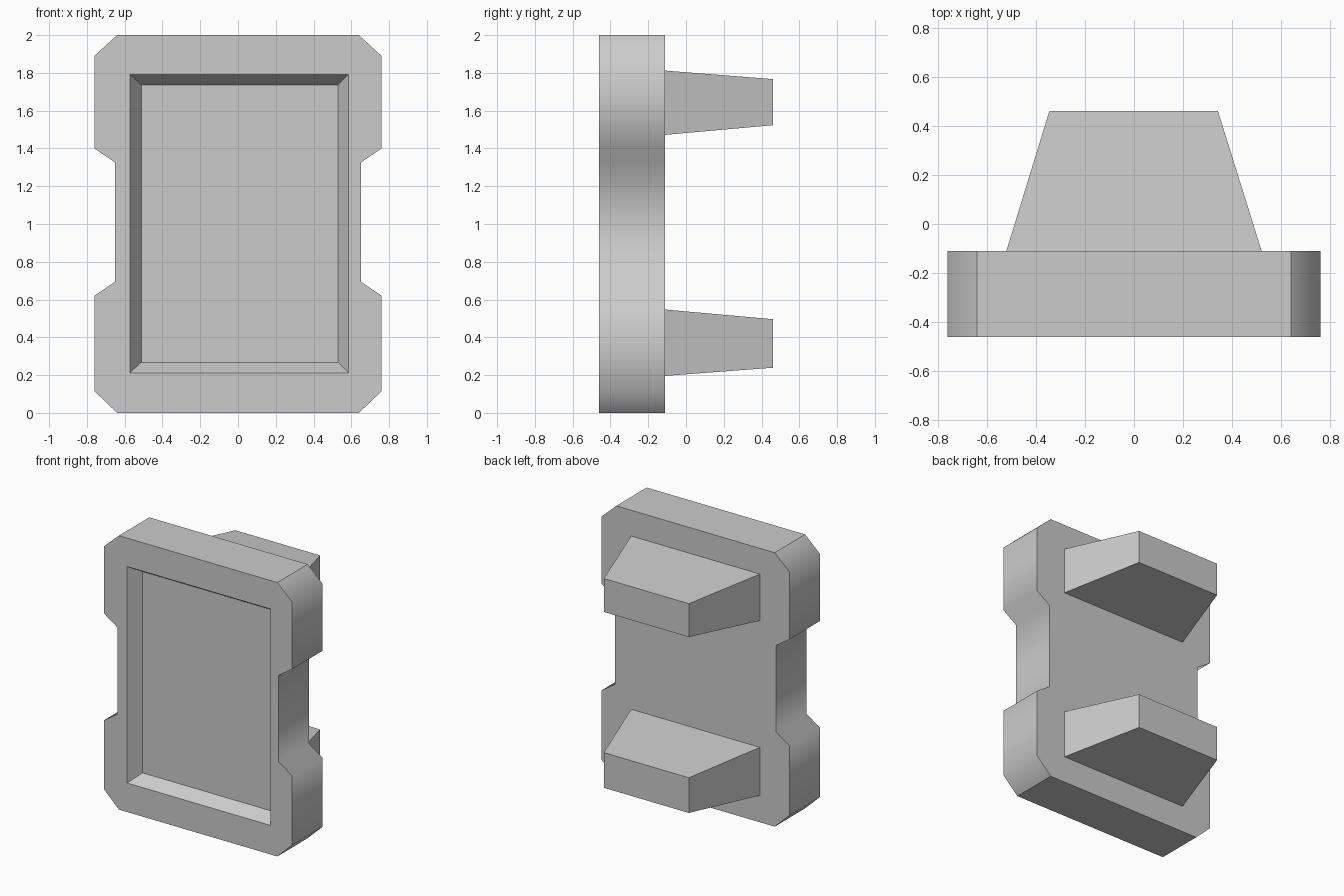
import bpy
import bmesh

if "Cube" in bpy.data.objects:
    bpy.data.objects.remove(bpy.data.objects["Cube"])

FRONT, BACK, TIP, FLOOR = -0.46, -0.11, 0.46, -0.37


def ring(bm, points, y):
    """Closed loop of vertices in the xz plane at depth y."""
    return [bm.verts.new((x, y, z)) for x, z in points]


def rect(x0, x1, z0, z1):
    return [(x0, z0), (x1, z0), (x1, z1), (x0, z1)]


def walls(bm, a, b):
    n = len(a)
    return [bm.faces.new((a[i], a[(i + 1) % n], b[(i + 1) % n], b[i])) for i in range(n)]


def finish(bm, name):
    bmesh.ops.recalc_face_normals(bm, faces=bm.faces)
    mesh = bpy.data.meshes.new(name)
    bm.to_mesh(mesh)
    bm.free()
    obj = bpy.data.objects.new(name, mesh)
    bpy.context.collection.objects.link(obj)
    return obj


# Plate: notched outline, mirrored from its right half
half = [(0.64, 0), (0.76, 0.115), (0.76, 0.62), (0.65, 0.695),
        (0.65, 1.325), (0.76, 1.40), (0.76, 1.89), (0.64, 2.0)]
outline = half + [(-x, z) for x, z in reversed(half)]

bm = bmesh.new()
front = ring(bm, outline, FRONT)
back = ring(bm, outline, BACK)
# Rim faces blend along each side; top and bottom stay flat
for face in walls(bm, front, back):
    zs = [v.co.z for v in face.verts]
    face.smooth = max(zs) - min(zs) > 0.01
bm.faces.new(back)

# Recess with sloping walls, slightly off centre
lip = ring(bm, rect(-0.573, 0.585, 0.212, 1.792), FRONT)
floor = ring(bm, rect(-0.512, 0.529, 0.268, 1.737), FLOOR)
walls(bm, lip, floor)
bm.faces.new(floor)

# Front border between the outline and the recess
border = [bm.edges.get((loop[i - 1], loop[i])) for loop in (front, lip) for i in range(len(loop))]
bmesh.ops.triangle_fill(bm, use_beauty=True, edges=border, normal=(0, -1, 0))
finish(bm, "plate")


# Tapered pegs on the back
def peg(name, base_z, tip_z):
    bm = bmesh.new()
    base = ring(bm, rect(-0.52, 0.52, *base_z), BACK)
    tip = ring(bm, rect(-0.345, 0.342, *tip_z), TIP)
    walls(bm, base, tip)
    bm.faces.new(base)
    bm.faces.new(tip)
    return finish(bm, name)


peg("upper_peg", (1.472, 1.812), (1.523, 1.767))
peg("lower_peg", (0.196, 0.547), (0.239, 0.496))
